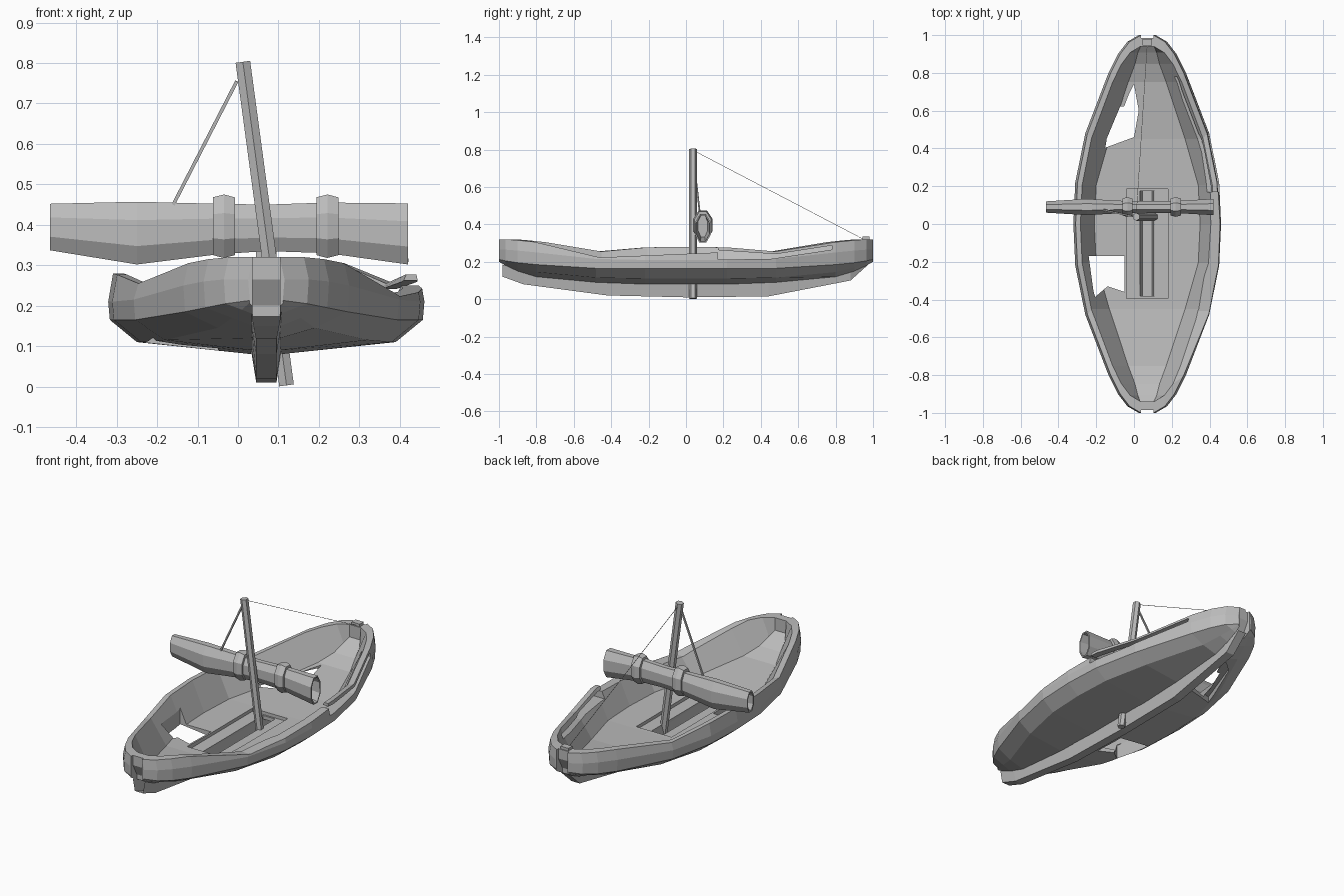
import bpy, bmesh, math
from mathutils import Vector

cube = bpy.data.objects.get("Cube")
if cube:
    bpy.data.objects.remove(cube, do_unlink=True)

grey = bpy.data.materials.new("weathered grey")
grey.use_nodes = True
GREY = (0.5, 0.5, 0.5, 1)
grey.diffuse_color = GREY
grey.node_tree.nodes["Principled BSDF"].inputs["Base Color"].default_value = GREY
CX = 0.07  # hull centre line


def loft(name, sections, closed=True, caps=None):
    """Skin the sections; caps lists index groups that close both ends."""
    bm = bmesh.new()
    rings = [[bm.verts.new(p) for p in s] for s in sections]
    n = len(rings[0])
    for a, b in zip(rings, rings[1:]):
        for j in range(n if closed else n - 1):
            k = (j + 1) % n
            bm.faces.new((a[j], a[k], b[k], b[j]))
    for group in ([range(n)] if caps is None else caps):
        for ring in (rings[0], rings[-1]):
            bm.faces.new([ring[i] for i in group])
    bmesh.ops.recalc_face_normals(bm, faces=bm.faces)
    mesh = bpy.data.meshes.new(name)
    bm.to_mesh(mesh)
    bm.free()
    mesh.materials.append(grey)
    ob = bpy.data.objects.new(name, mesh)
    bpy.context.collection.objects.link(ob)
    return ob


def prism(name, outline, axis, lo, hi):
    """Outline in the two other axes, extruded along the given axis."""
    def place(p, t):
        v = list(p)
        v.insert(axis, t)
        return v
    return loft(name, [[place(p, t) for p in outline] for t in (lo, hi)])


def box(name, x0, x1, y0, y1, z0, z1):
    return prism(name, [(x0, y0), (x1, y0), (x1, y1), (x0, y1)], 2, z0, z1)


def rod(name, a, b, radius, sides):
    a, b = Vector(a), Vector(b)
    d = b - a
    u = d.cross(Vector((0, 1, 0))).normalized()
    v = d.cross(u).normalized()
    angles = [2 * math.pi * (i + 0.5) / sides for i in range(sides)]
    return loft(name, [[p + radius * (u * math.cos(t) + v * math.sin(t)) for t in angles]
                       for p in (a, b)])


def cut(target, cutter):
    cutter.hide_render = True
    cutter.hide_viewport = True
    cutter.display_type = 'WIRE'
    mod = target.modifiers.new("cut", 'BOOLEAN')
    mod.operation = 'DIFFERENCE'
    mod.solver = 'EXACT'
    mod.object = cutter


# Hull stations: y, keel z, bilge (half width, z), side half width, low z, high z, rim z,
# then the inner floor (half width, z)
half = [
    (0.0, .08, .32, .11, .391, .165, .21, .28, .28, .118),
    (.22, .08, .31, .11, .381, .165, .21, .277, .27, .118),
    (.48, .09, .25, .115, .328, .165, .215, .255, .20, .125),
    (.80, .12, .12, .145, .205, .185, .25, .305, .10, .16),
    (.90, .15, .085, .17, .155, .195, .26, .315, .065, .19),
    (.965, .18, .06, .19, .105, .205, .265, .32, .05, .225),
    (1.0, .20, .042, .207, .045, .213, .265, .32, .035, .25),
]
stations = [(-s[0],) + s[1:] for s in reversed(half[1:])] + half


def hull_section(y, zk, wb, zb, w, zl, zh, zg, wf, zf):
    outer = [(w - .012, zg), (w, zh), (w - .004, zl), (wb, zb), (.035, zk)]
    inner = [(w * .92 - .006, zg), (wf, zf)]
    ring = [(CX + a, y, z) for a, z in outer] + [(CX - a, y, z) for a, z in reversed(outer)]
    yi = y * .94
    return ring + [(CX - a, yi, z) for a, z in inner] + [(CX + a, yi, z) for a, z in reversed(inner)]


hull = loft("hull", [hull_section(*s) for s in stations],
            caps=[range(10), range(10, 14), (9, 10, 13, 0)])

# Broken openings, the back one wider underneath
front_hole = [(-.24, -.17), (-.05, -.17), (-.05, -.36), (-.14, -.33), (-.21, -.39)]
back_hole = [(-.13, .42), (0, .49), (.025, .6), (.0, .74), (-.03, .68)]
back_breach = [(-.19, .39), (0, .46), (.025, .6), (.0, .76), (-.08, .69)]
cut(hull, prism("front_hole_cutter", front_hole, 2, -.1, .2))
cut(hull, prism("back_hole_cutter", back_hole, 2, -.1, .2))
cut(hull, prism("back_breach_cutter", back_breach, 2, -.1, .145))

# Central well and keel slot
cut(hull, box("well_cutter", -.04, .18, -.395, .185, .1, .2))
cut(hull, box("slot_cutter", .032, .108, -.38, .175, -.1, .19))

# Notches for the stems at both ends
notch = [(1.1, .4), (.985, .4), (.985, .265), (.95, .2), (.95, .1), (1.1, .1)]
for end, s in (("front", -1), ("back", 1)):
    cut(hull, prism(end + "_notch_cutter", [(s * y, z) for y, z in notch], 0, .036, .104))

# Gap under the left rail and the lowered left rim ahead of it
rail_gap = [(.17, .212), (.45, .215), (.78, .265), (.78, .287), (.48, .241), (.17, .262)]
low_rim = [(-.85, .316), (-.46, .223), (.17, .25), (.17, .4), (-.85, .4)]
cut(hull, prism("rail_gap_cutter", rail_gap, 0, .15, .7))
cut(hull, prism("low_rim_cutter", low_rim, 0, .12, .7))

# Small post on the back rim
box("back_post", .045, .095, .945, .98, .29, .335)

# Hollow keel channel: y, top, bottom
keel = [(-.98, .185, .12), (-.87, .15, .08), (-.42, .095, .02), (0, .085, .01),
        (.44, .095, .015), (.88, .155, .10), (.98, .2, .19)]
loft("keel", [[(CX - .037, y, t), (CX - .025, y, b), (CX + .025, y, b), (CX + .037, y, t)]
              for y, t, b in keel], closed=False, caps=[])


# Rolled sail, an open flattened tube: x, top, bottom, half depth
def oval(x, top, bottom, depth, sides=8):
    angles = [2 * math.pi * (i + .5) / sides for i in range(sides)]
    k = 1 / math.cos(math.pi / sides)
    return [(x, .09 + depth * k * math.cos(t),
             (top + bottom) / 2 + (top - bottom) / 2 * k * math.sin(t)) for t in angles]


roll = [(-.465, .452, .337, .03), (-.25, .457, .302, .043), (-.05, .452, .327, .032),
        (.07, .45, .335, .032), (.22, .455, .33, .032), (.42, .453, .302, .043)]
sail = loft("rolled_sail", [oval(*s) for s in roll], caps=[])
wall = sail.modifiers.new("thickness", 'SOLIDIFY')
wall.thickness = .008

# Sail ties
for name, x in (("right_sail_tie", -.035), ("left_sail_tie", .221)):
    loft(name, [oval(x + dx, .468 + b, .325 - b, .045 + b)
                for dx, b in ((-.027, 0), (0, .007), (.027, 0))])

# Leaning mast, stay and rope
rod("mast", (.12, .038, .003), (.012, .038, .803), .021, 6)
rod("mast_stay", (-.16, .075, .45), (-.003, .04, .755), .006, 4)
rod("rope", (.012, .05, .79), (.07, .95, .32), .0015, 4)
